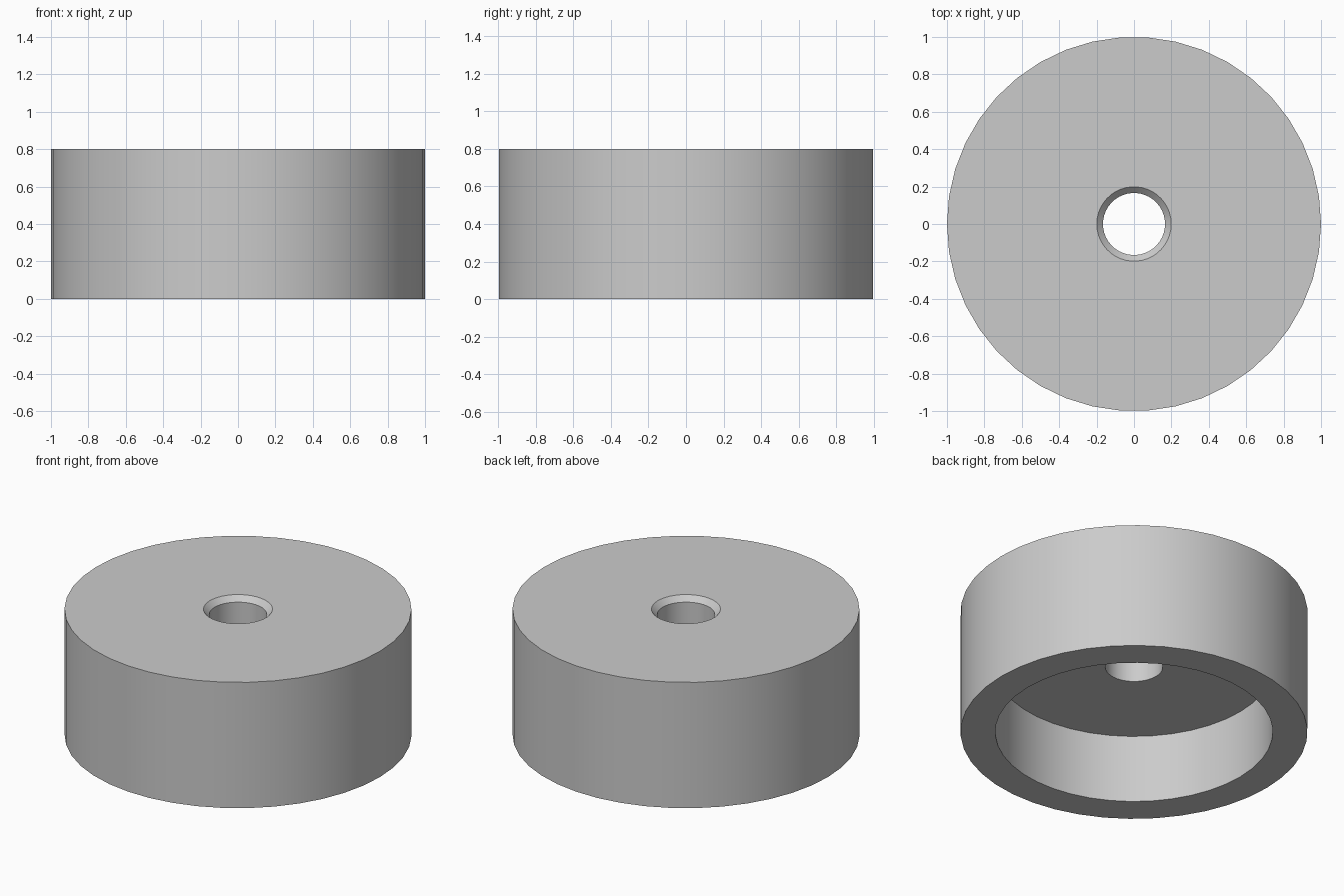
import bpy
import bmesh
import math

cube = bpy.data.objects.get("Cube")
if cube:
    bpy.data.objects.remove(cube, do_unlink=True)

SEGMENTS = 42

# Plain grey material
grey = bpy.data.materials.new("plain_grey")
grey.use_nodes = True
colour = (0.6, 0.6, 0.6, 1)
grey.diffuse_color = colour
grey.node_tree.nodes["Principled BSDF"].inputs["Base Color"].default_value = colour


def lathe(name, profile, material):
    """Revolve a closed (radius, height) profile around z."""
    bm = bmesh.new()
    rings = []
    for i in range(SEGMENTS):
        a = math.tau * i / SEGMENTS
        rings.append([bm.verts.new((r * math.cos(a), r * math.sin(a), z)) for r, z in profile])
    n = len(profile)
    for i, ring in enumerate(rings):
        following = rings[(i + 1) % SEGMENTS]
        for j in range(n):
            k = (j + 1) % n
            bm.faces.new((ring[j], following[j], following[k], ring[k]))
    bmesh.ops.recalc_face_normals(bm, faces=bm.faces)
    mesh = bpy.data.meshes.new(name)
    bm.to_mesh(mesh)
    bm.free()
    mesh.materials.append(material)
    obj = bpy.data.objects.new(name, mesh)
    bpy.context.collection.objects.link(obj)
    return obj


# Round cap: wide recess below, chamfered through hole on top
HEIGHT, CEILING = 0.8, 0.433
HOLE, CHAMFER = 0.166, 0.033
cap = lathe("round_cap", [
    (1.0, 0), (1.0, HEIGHT),
    (HOLE + CHAMFER, HEIGHT), (HOLE, HEIGHT - CHAMFER),
    (HOLE, CEILING), (0.8, CEILING), (0.8, 0),
], grey)

# Smooth walls with crisp rims
bpy.ops.object.select_all(action="DESELECT")
cap.select_set(True)
bpy.context.view_layer.objects.active = cap
bpy.ops.object.shade_smooth_by_angle(angle=math.radians(30))
